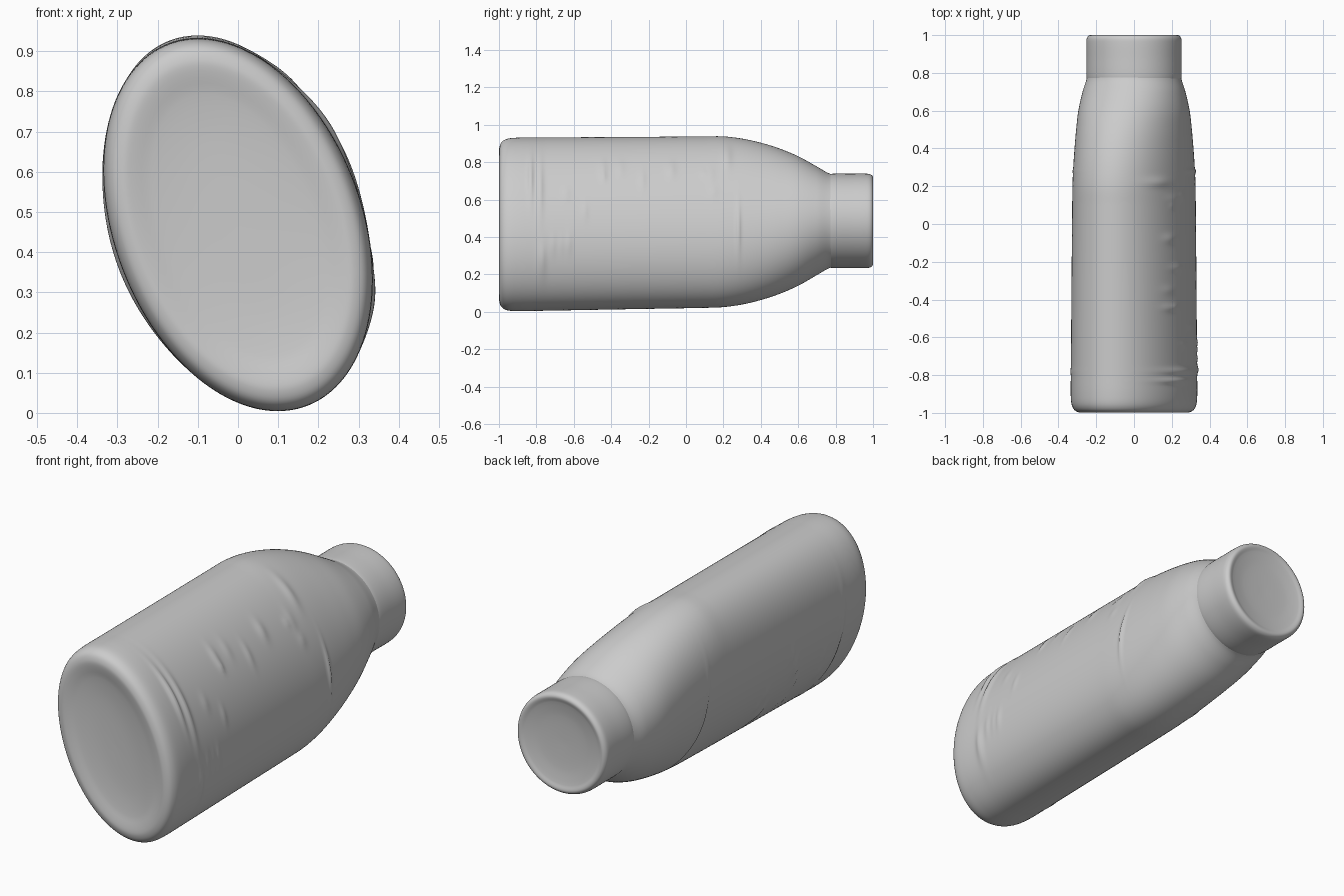
import bpy, bmesh, math, random

cube = bpy.data.objects.get("Cube")
if cube:
    bpy.data.objects.remove(cube, do_unlink=True)

TILT = math.radians(20.9)      # lean of the oval section
SIDES = 160

grey = bpy.data.materials.new("plain grey")
grey.use_nodes = True
grey.diffuse_color = (0.6, 0.6, 0.6, 1)
grey.node_tree.nodes["Principled BSDF"].inputs["Base Color"].default_value = (0.6, 0.6, 0.6, 1)

# Sections: y, centre height, half length of the long axis, half length of the short axis
BODY = [
    (-0.972, 0.467, 0.01, 0.006), (-0.975, 0.467, 0.22, 0.10), (-0.985, 0.467, 0.34, 0.19),
    (-0.997, 0.467, 0.40, 0.24), (-0.998, 0.467, 0.43, 0.262), (-0.985, 0.467, 0.46, 0.288),
    (-0.955, 0.467, 0.477, 0.303), (-0.90, 0.468, 0.482, 0.308), (-0.80, 0.469, 0.482, 0.307),
    (-0.30, 0.475, 0.479, 0.303), (0.10, 0.480, 0.477, 0.299), (0.20, 0.482, 0.475, 0.298),
    (0.30, 0.483, 0.461, 0.296), (0.40, 0.484, 0.436, 0.293), (0.50, 0.485, 0.401, 0.290),
    (0.60, 0.486, 0.354, 0.285), (0.70, 0.487, 0.293, 0.269), (0.76, 0.487, 0.256, 0.253),
    (0.79, 0.487, 0.247, 0.246),
]
NECK = [
    (0.76, 0.487, 0.249, 0.249), (0.79, 0.487, 0.252, 0.252), (0.88, 0.487, 0.252, 0.252),
    (0.965, 0.487, 0.252, 0.252), (0.985, 0.487, 0.249, 0.249), (0.997, 0.487, 0.240, 0.240),
    (1.0, 0.487, 0.228, 0.228), (0.993, 0.487, 0.205, 0.205), (0.982, 0.487, 0.13, 0.13),
    (0.978, 0.487, 0.01, 0.01),
]

# Surface wrinkles: side, y, place along long axis, width in y, length, height
random.seed(4)
WRINKLES = [
    (1, -0.83, 0.16, 0.014, 0.13, -0.012), (1, -0.78, 0.10, 0.016, 0.17, 0.010),
    (1, -0.77, -0.30, 0.02, 0.08, 0.010), (1, 0.28, -0.15, 0.010, 0.13, 0.010),
    (1, 0.22, 0.28, 0.025, 0.08, 0.008),
    (-1, -0.78, 0.0, 0.014, 0.24, 0.010), (-1, 0.28, 0.0, 0.010, 0.22, 0.010),
]
for i in range(26):
    WRINKLES.append((1 if i % 2 else -1, random.uniform(-0.72, 0.2), random.uniform(-0.25, 0.25),
                     random.uniform(0.012, 0.025), random.uniform(0.02, 0.06),
                     random.uniform(0.003, 0.007)))


def smooth_rows(rows):
    """Resample the sections along a smooth spline."""
    out = []
    for i in range(len(rows) - 1):
        p0, p1, p2 = rows[max(i - 1, 0)], rows[i], rows[i + 1]
        p3 = rows[min(i + 2, len(rows) - 1)]
        span = p2[0] - p1[0]
        steps = max(4, math.ceil(abs(span) / 0.011))
        # tangents scaled to uneven spacing
        d0, d1, d2 = (math.dist(a, b) or 1 for a, b in ((p0, p1), (p1, p2), (p2, p3)))
        for s in range(steps):
            t = s / steps
            row = []
            for a, b, c, d in zip(p0, p1, p2, p3):
                m1 = (c - a) * d1 / (d0 + d1) if i else c - b
                m2 = (d - b) * d1 / (d1 + d2)
                row.append(b * (2*t**3 - 3*t*t + 1) + m1 * (t**3 - 2*t*t + t)
                           + c * (3*t*t - 2*t**3) + m2 * (t**3 - t*t))
            out.append(row)
    return out + [rows[-1]]


def relief(y, u, w):
    total = 0
    for side, wy, wu, sy, su, h in WRINKLES:
        e = ((y - wy) / sy) ** 2 + ((u - wu) / su) ** 2
        if side * w > 0 and e < 12:
            total += h * math.exp(-e)
    return total * min(1, abs(w) / 0.1)


def loft(name, sections, wrinkled=False):
    bm = bmesh.new()
    rings = []
    for y, zc, a, b in smooth_rows(sections):
        ring = []
        for k in range(SIDES):
            t = 2 * math.pi * k / SIDES
            u, w = a * math.cos(t), b * math.sin(t)
            if wrinkled and y > -0.9:
                w += math.copysign(relief(y, u, w), w)
            ring.append(bm.verts.new((w * math.cos(TILT) - u * math.sin(TILT), y,
                                      zc + u * math.cos(TILT) + w * math.sin(TILT))))
        rings.append(ring)
    for r, q in zip(rings, rings[1:]):
        for k in range(SIDES):
            n = (k + 1) % SIDES
            bm.faces.new((r[k], r[n], q[n], q[k]))
    bm.faces.new(rings[0])
    bm.faces.new(rings[-1])
    bmesh.ops.recalc_face_normals(bm, faces=bm.faces)
    for f in bm.faces:
        f.smooth = True
    mesh = bpy.data.meshes.new(name)
    bm.to_mesh(mesh)
    bm.free()
    mesh.materials.append(grey)
    ob = bpy.data.objects.new(name, mesh)
    bpy.context.collection.objects.link(ob)
    return ob


# Oval body with recessed base and rounded shoulder
loft("bottle_body", BODY, wrinkled=True)
# Round neck with dished closed end
loft("bottle_neck", NECK)
